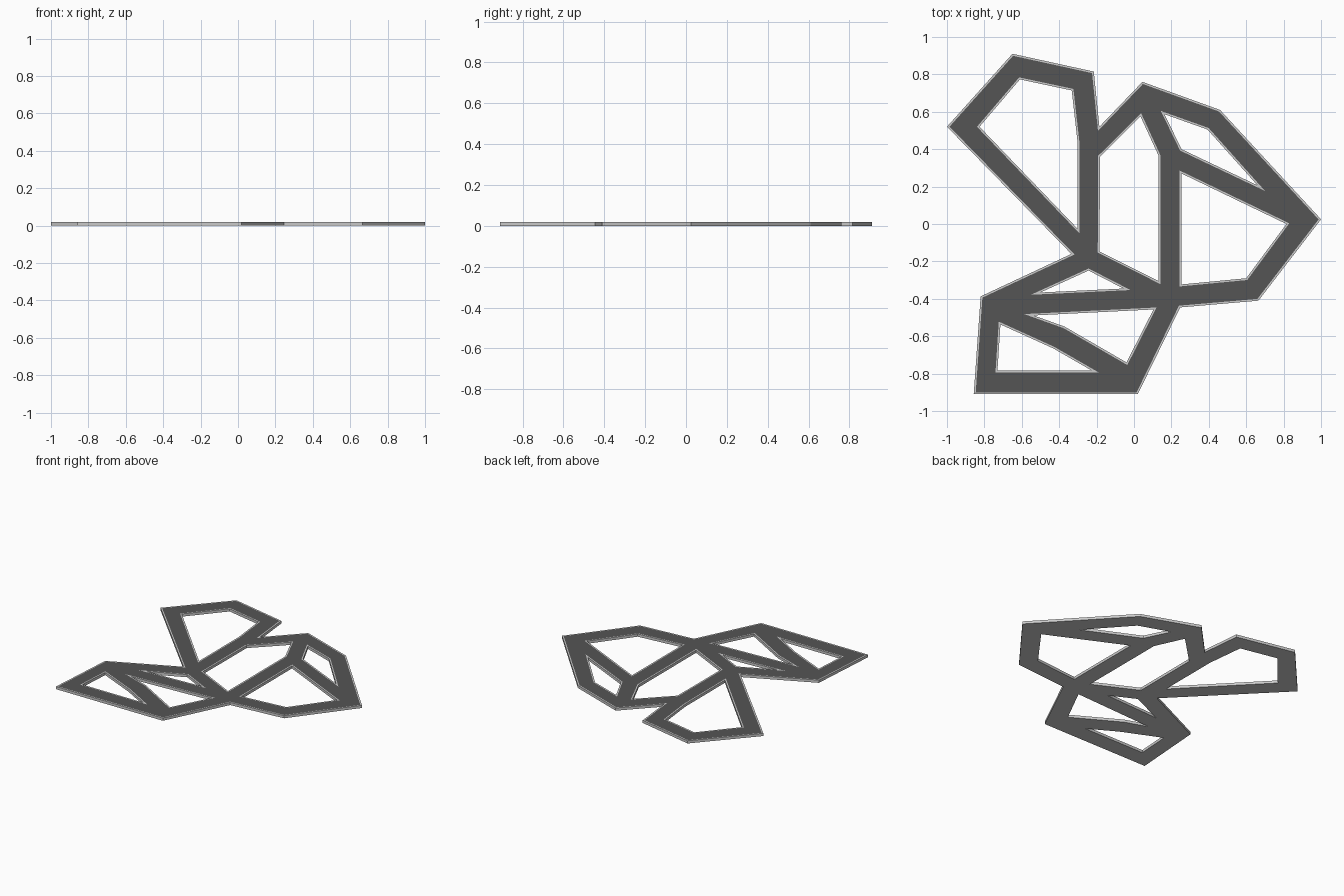
import bpy
import bmesh

if "Cube" in bpy.data.objects:
    bpy.data.objects.remove(bpy.data.objects["Cube"])

THICK = 0.02
RIM = 0.01

# Outer silhouette of the flat faceted plate
outline = [(-0.65, 0.91), (-0.215, 0.815), (-0.185, 0.52), (0.045, 0.76),
           (0.46, 0.61), (1.0, 0.025), (0.665, -0.41), (0.247, -0.446),
           (0.02, -0.91), (-0.857, -0.91), (-0.82, -0.387), (-0.335, -0.16),
           (-1.0, 0.52)]

# Openings between the struts
openings = [
    # upper left lobe
    [(-0.61, 0.773), (-0.333, 0.714), (-0.302, 0.44), (-0.302, -0.025), (-0.826, 0.52)],
    # centre
    [(0.035, 0.575), (0.131, 0.366), (0.131, -0.305), (-0.184, -0.147), (-0.182, 0.36)],
    # right lobe, sliver and main
    [(0.163, 0.587), (0.393, 0.505), (0.66, 0.207), (0.254, 0.4)],
    [(0.254, 0.27), (0.815, 0.0), (0.6, -0.29), (0.254, -0.323)],
    # lower left lobe, three openings
    [(-0.243, -0.249), (-0.056, -0.345), (-0.5, -0.366)],
    [(-0.537, -0.489), (0.104, -0.457), (-0.04, -0.74), (-0.372, -0.548)],
    [(-0.714, -0.537), (-0.43, -0.666), (-0.227, -0.783), (-0.73, -0.783)],
]

# Filled 2D curve, extruded into a thin plate
curve = bpy.data.curves.new("strut_plate", 'CURVE')
curve.dimensions = '2D'
curve.fill_mode = 'BOTH'
curve.extrude = THICK / 2
for loop in [outline] + openings:
    spline = curve.splines.new('POLY')
    spline.points.add(len(loop) - 1)
    for p, (x, y) in zip(spline.points, loop):
        p.co = (x, y, 0, 1)
    spline.use_cyclic_u = True

plate = bpy.data.objects.new("strut_plate", curve)
plate.location.z = THICK / 2
bpy.context.collection.objects.link(plate)
bpy.context.view_layer.objects.active = plate
plate.select_set(True)
bpy.ops.object.convert(target='MESH')
mesh = plate.data

# Dark top face inside a thin grey rim
mesh.materials.clear()
for name, value in (("plate_grey", 0.8), ("top_dark", 0.09)):
    mat = bpy.data.materials.new(name)
    mat.diffuse_color = (value, value, value, 1)
    mat.use_nodes = True
    mat.node_tree.nodes["Principled BSDF"].inputs["Base Color"].default_value = mat.diffuse_color
    mesh.materials.append(mat)

bm = bmesh.new()
bm.from_mesh(mesh)
bmesh.ops.remove_doubles(bm, verts=bm.verts, dist=0.0005)
bmesh.ops.recalc_face_normals(bm, faces=bm.faces)
for f in bm.faces:
    f.material_index = 0
top = [f for f in bm.faces if f.normal.z > 0.9]
bmesh.ops.inset_region(bm, faces=top, thickness=RIM, use_even_offset=True)
for f in top:
    f.material_index = 1
bm.to_mesh(mesh)
bm.free()
bpy.ops.object.shade_flat()
